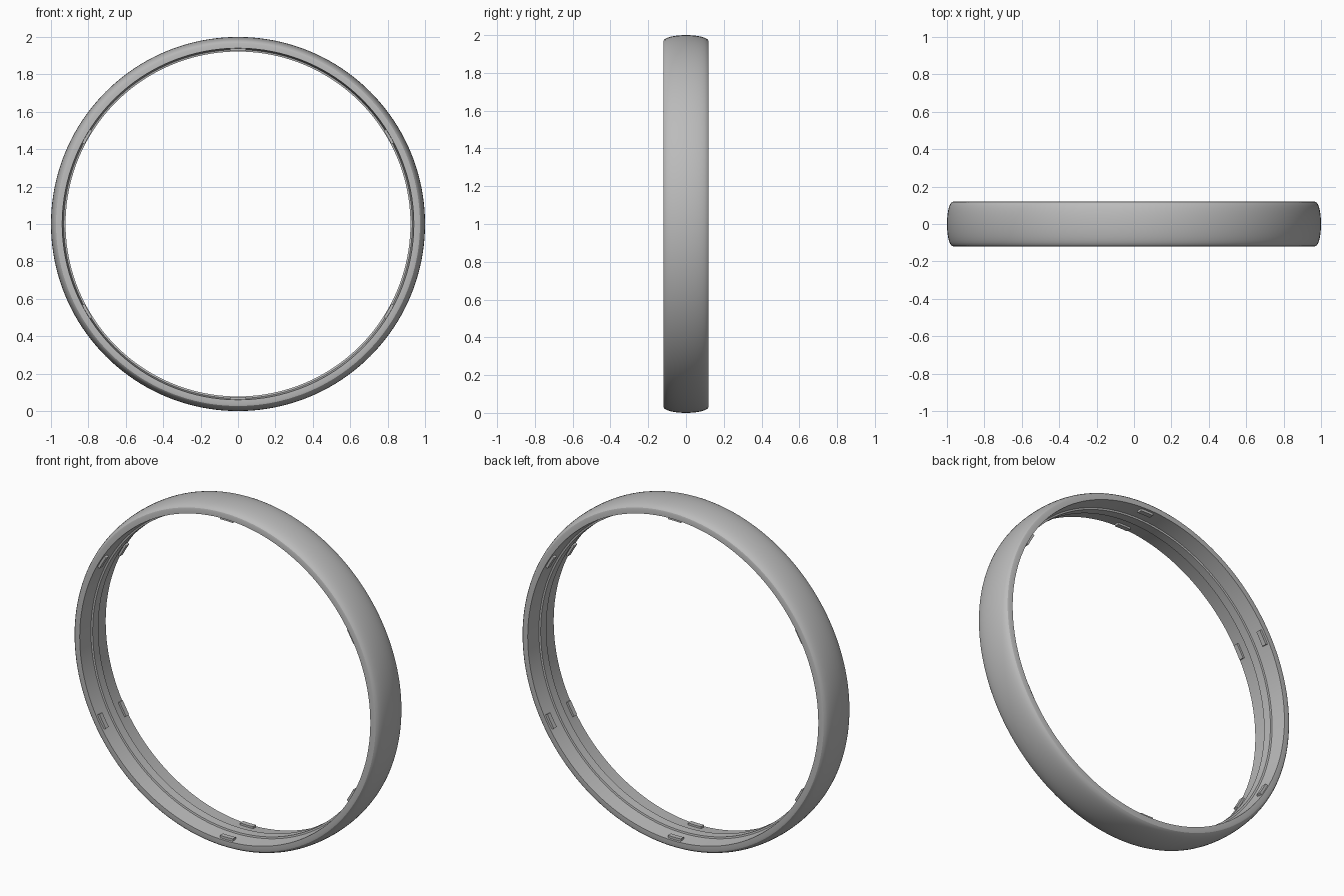
import bpy, bmesh, math
from math import cos, sin, pi, radians

cube = bpy.data.objects.get("Cube")
if cube:
    bpy.data.objects.remove(cube, do_unlink=True)

grey = bpy.data.materials.new("satin_grey")
grey.use_nodes = True
colour = (0.5, 0.5, 0.5, 1)
grey.diffuse_color = colour
grey.node_tree.nodes["Principled BSDF"].inputs["Base Color"].default_value = colour

HALF = 0.12      # half the band width
SEGMENTS = 160


def polar(angle, radius, y):
    return (radius * cos(angle), y, 1 + radius * sin(angle))


def finish(bm, name):
    bmesh.ops.recalc_face_normals(bm, faces=bm.faces)
    mesh = bpy.data.meshes.new(name)
    bm.to_mesh(mesh)
    bm.free()
    obj = bpy.data.objects.new(name, mesh)
    bpy.context.collection.objects.link(obj)
    mesh.materials.append(grey)
    bpy.ops.object.select_all(action="DESELECT")
    obj.select_set(True)
    bpy.context.view_layer.objects.active = obj
    bpy.ops.object.shade_smooth_by_angle(angle=radians(25))
    return obj


def sweep(bm, profile, start, end, steps, closed):
    """Carry a closed (y, radius) profile around the ring axis."""
    count = steps if closed else steps + 1
    rings = [[bm.verts.new(polar(start + (end - start) * i / steps, r, y))
              for y, r in profile] for i in range(count)]
    n = len(profile)
    for i in range(steps):
        a, b = rings[i], rings[(i + 1) % count]
        for j in range(n):
            k = (j + 1) % n
            bm.faces.new((a[j], a[k], b[k], b[j]))
    if not closed:
        bm.faces.new(rings[0])
        bm.faces.new(rings[-1])


# Band: domed outside, flat rims, tapered inside with a central rib
dome = []
for i in range(17):
    t = pi * (i / 16 - 0.5)
    dome.append((HALF * sin(t), 0.965 + 0.035 * cos(t) ** 0.9 if abs(t) < 1.57 else 0.965))
inner_half = [(HALF, 0.94), (0.028, 0.932), (0.026, 0.922)]
inside = inner_half + [(-y, r) for y, r in reversed(inner_half)]
bm = bmesh.new()
sweep(bm, dome + inside, 0, 2 * pi, SEGMENTS, True)
finish(bm, "ring_band")

# Six pairs of small retaining tabs on the inner wall
bm = bmesh.new()
for side in (-1, 1):
    tab = [(side * 0.08, 0.945), (side * 0.08, 0.925),
           (side * 0.108, 0.925), (side * 0.108, 0.945)]
    for i in range(6):
        middle = radians(30 + 60 * i)
        sweep(bm, tab, middle - 0.045, middle + 0.045, 4, False)
finish(bm, "retaining_tabs")
